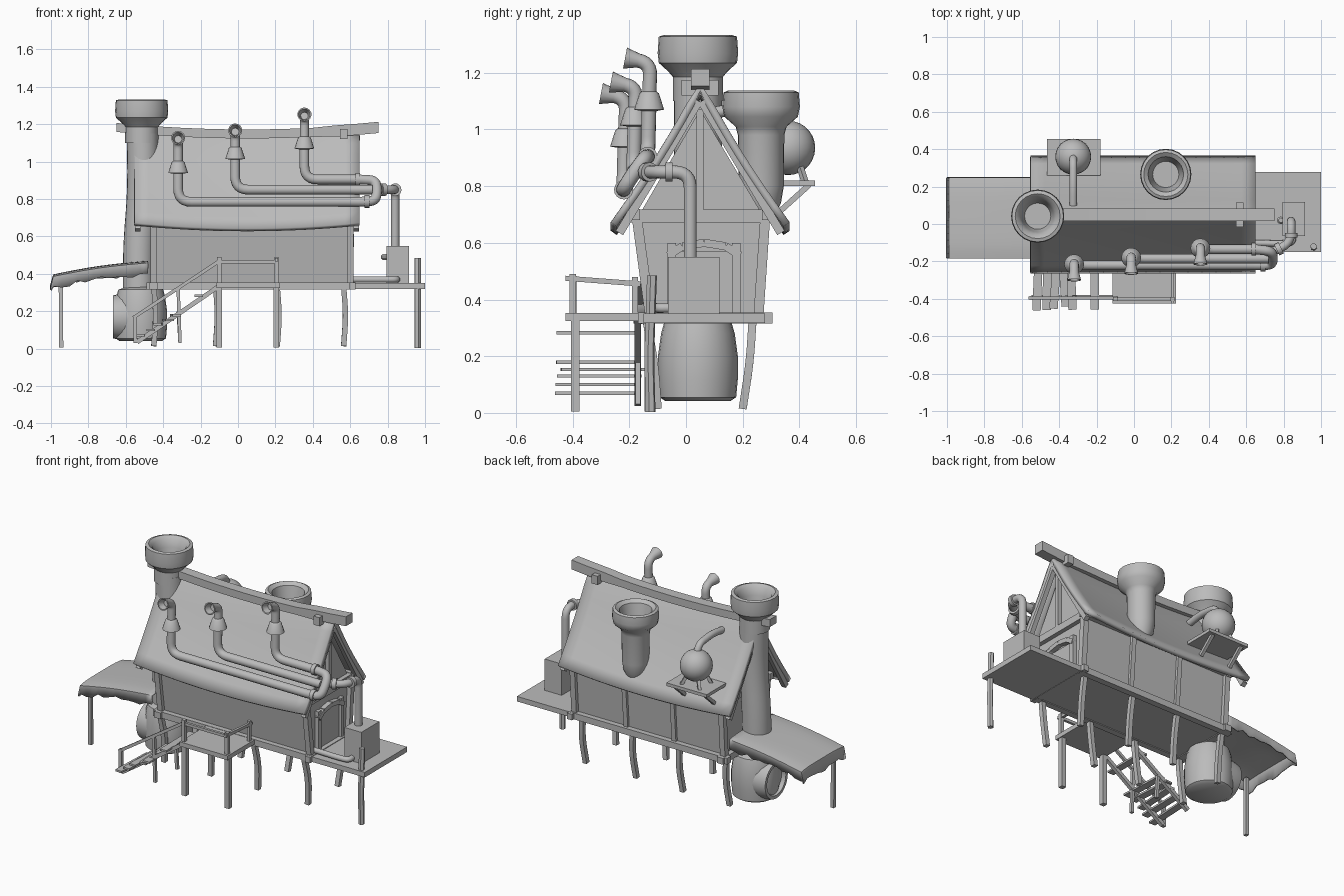
import bpy, bmesh, math, random
from mathutils import Vector, Matrix

if "Cube" in bpy.data.objects:
    bpy.data.objects.remove(bpy.data.objects["Cube"])
random.seed(4)

mat = bpy.data.materials.new("plain_grey")
mat.diffuse_color = (0.5, 0.5, 0.5, 1)
mat.use_nodes = True
mat.node_tree.nodes["Principled BSDF"].inputs["Base Color"].default_value = mat.diffuse_color
RY = 0.05  # ridge position in y


def finish(name, bm, smooth=True, thick=0):
    bmesh.ops.recalc_face_normals(bm, faces=bm.faces)
    for f in bm.faces:
        f.smooth = smooth
    for e in bm.edges:
        if len(e.link_faces) == 2 and e.calc_face_angle(0) > math.radians(40):
            e.smooth = False
    me = bpy.data.meshes.new(name)
    bm.to_mesh(me)
    bm.free()
    me.materials.append(mat)
    ob = bpy.data.objects.new(name, me)
    bpy.context.collection.objects.link(ob)
    if thick:
        m = ob.modifiers.new("thickness", 'SOLIDIFY')
        m.thickness, m.offset = thick, 0
    return ob


def box(name, lo, hi):
    lo, hi = Vector(lo), Vector(hi)
    bm = bmesh.new()
    bmesh.ops.create_cube(bm, size=1, matrix=Matrix.Translation((lo + hi) / 2) @ Matrix.Diagonal((*(hi - lo), 1)))
    return finish(name, bm, False)


def beam(name, p, q, w=0.03, h=0.03):
    p, q = Vector(p), Vector(q)
    d = q - p
    bm = bmesh.new()
    bmesh.ops.create_cube(bm, size=1, matrix=Matrix.Translation((p + q) / 2)
                          @ d.to_track_quat('X', 'Z').to_matrix().to_4x4()
                          @ Matrix.Diagonal((d.length, w, h, 1)))
    return finish(name, bm, False)


def skin(name, rings, thick=0, closed=True, cap=True, smooth=True):
    bm = bmesh.new()
    vs = [[bm.verts.new(p) for p in r] for r in rings]
    n = len(rings[0])
    for a, b in zip(vs, vs[1:]):
        for i in range(n if closed else n - 1):
            j = (i + 1) % n
            bm.faces.new((a[i], a[j], b[j], b[i]))
    if cap:
        bm.faces.new(vs[0])
        bm.faces.new(vs[-1])
    return finish(name, bm, smooth, thick)


def lathe(name, at, prof, n=24, m=Matrix()):
    return skin(name, [[Vector(at) + m @ Vector((r * math.cos(2 * math.pi * i / n), r * math.sin(2 * math.pi * i / n), z))
                        for i in range(n)] for r, z in prof])


def rounded(pts, r, k=6):
    pts = [Vector(p) for p in pts]
    out = [pts[0]]
    for a, b, c in zip(pts, pts[1:], pts[2:]):
        s = min(r, (a - b).length * .49, (c - b).length * .49)
        p, q = b + (a - b).normalized() * s, b + (c - b).normalized() * s
        for i in range(k + 1):
            t = i / k
            out.append(p * (1 - t) ** 2 + b * 2 * t * (1 - t) + q * t * t)
    return out + [pts[-1]]


def tube(name, pts, r, bend=0.05, flare=None, n=14):
    path = rounded(pts, bend)
    side, rings = None, []
    for i, p in enumerate(path):
        t = (path[min(i + 1, len(path) - 1)] - path[max(i - 1, 0)]).normalized()
        side = t.orthogonal().normalized() if side is None else (side - t * side.dot(t)).normalized()
        up = t.cross(side)
        last = i == len(path) - 1
        for rr, off in ([(flare, 0), (flare * .82, 0), (r * .8, -.04)] if last and flare else [(r, 0)]):
            rings.append([p + t * off + (side * math.cos(a) + up * math.sin(a)) * rr
                          for a in (2 * math.pi * k / n for k in range(n))])
    return skin(name, rings)


# house body: tapered walls with gables
prof = [(-.12, .34), (-.17, .69), (RY, 1.07), (.275, .69), (.25, .34)]
skin("house_walls", [[(x, y, z) for y, z in prof] for x in (-.44, .59)], smooth=False)

# sagging roof and ridge beam
def sag(x):
    return 0.03 * ((x - .05) / .6) ** 2
rings = []
for i in range(17):
    x = -.555 + 1.205 * i / 16
    row = []
    for j in range(-8, 9):
        t = abs(j) / 8
        d = .305 * t - .012 * math.sin(math.pi * t)
        row.append((x, RY + math.copysign(d, j), 1.12 - .485 * t + sag(x)))
    rings.append(row)
skin("roof", rings, .026, closed=False, cap=False)
rings = []
for i in range(13):
    x = -.65 + 1.4 * i / 12
    z = 1.148 + sag(x) * .85
    h = .024 if x < .5 else .03
    rings.append([(x, RY - .033, z - h), (x, RY + .033, z - h), (x, RY + .033, z + h), (x, RY - .033, z + h)])
skin("ridge_beam", rings)
for x in (-.5, .565):
    box("ridge_peg", (x - .02, -.015, 1.12), (x + .02, .115, 1.175))

# timber framing on gables and walls
for x, xo in ((.6, .632), (-.45, -.535)):
    for s in (-1, 1):
        beam("gable_rafter", (xo, RY + s * .285, .635), (xo, RY + s * .005, 1.1), .03, .03)
        yb, yt = (-.125, -.175) if s < 0 else (.255, .28)
        beam("corner_post", (x, yb, .33), (x, yt, .7), .035, .035)
    beam("gable_tie", (x, -.2, .695), (x, .3, .695), .035, .045)
    beam("king_post", (x, RY, .7), (x, RY, 1.07), .025, .03)
for s, yt, yb in ((-1, -.18, -.135), (1, .285, .265)):
    beam("wall_plate", (-.48, yt, .7), (.63, yt, .7), .035, .04)
    beam("sill_beam", (-.49, yb, .335), (.62, yb, .335), .04, .04)
for x in (-.1, .24):
    beam("back_wall_post", (x, .255, .34), (x, .283, .7), .03, .02)
beam("end_sill", (-.45, -.17, .335), (-.45, .3, .335), .045, .04)

# arched door
for y in (-.05, .178):
    beam("door_post", (.6, y, .34), (.6, y, .6), .03, .03)
arch = [(.605, .064 + .135 * math.sin(a), .53 + .07 * math.cos(a)) for a in (-1.2, -.6, 0, .6, 1.2)]
for p, q in zip(arch, arch[1:]):
    beam("door_arch", p, q, .03, .028)
box("door_panel", (.585, -.04, .35), (.598, .17, .57))

# floor, side deck and legs
box("house_floor", (-.47, -.14, .32), (.62, .27, .345))
box("side_deck", (.58, -.15, .318), (1, .278, .35))
beam("deck_cross_beam", (.61, -.17, .335), (.61, .305, .335), .035, .038)
for x in (-.45, -.12, .21, .565):
    for yt, yb in ((-.14, -.1), (.235, .2)):
        tube("leg", [(x, yt, .33), (x + .012, (yt + yb) / 2 + .008, .18), (x, yb, .015)], .02, .1, n=4)
tube("deck_pole", [(.96, -.12, .485), (.96, -.13, .2), (.96, -.125, .003)], .018, n=6)

# front landing with legs and railing
box("landing", (-.115, -.425, .325), (.225, -.13, .353))
for x in (-.1, .205):
    beam("landing_leg", (x, -.39, .005), (x, -.39, .33), .03, .03)
    beam("rail_post", (x, -.4, .33), (x, -.4, .49), .022, .022)
beam("front_rail", (-.11, -.4, .465), (.215, -.4, .465), .016, .018)
beam("side_rail", (.205, -.425, .475), (.205, -.16, .455), .016, .018)
beam("side_rail_post", (.205, -.18, .33), (.205, -.18, .48), .02, .02)

# broken stairs
for y in (-.39, -.17):
    beam("stair_stringer", (-.54, y, .035), (-.1, y, .335), .022, .024)
    beam("stair_leg", (-.31, y, .03), (-.32, y, .32 if y < -.3 else .2), .018, .018)
for x, z in ((-.515, .07), (-.465, .1), (-.42, .13), (-.375, .153), (-.335, .178), (-.21, .283)):
    a, b = random.uniform(-.012, .012), random.uniform(-.015, .015)
    beam("stair_tread", (x + a, -.45 + b, z), (x - a, -.155 + b, z), .045, .012)
beam("stair_rail", (-.56, -.395, .165), (-.09, -.395, .475), .016, .018)
beam("stair_rail_post", (-.55, -.395, .03), (-.55, -.395, .18), .02, .02)

# ragged cloth awning
cols = [(-1, True)] + [(-.985 + .505 * i / 12, False) for i in range(13)]
rings = []
for x, end in cols:
    u = (x + 1) / .52
    top = .39 + .075 * u + .01 * math.sin(u * math.pi)
    row = []
    for j in range(15):
        v = j / 14
        skirt = j in (0, 14)
        y = -.18 + .425 * min(max((j - 1) / 12, 0), 1)
        z = top - .018 * abs(2 * v - 1) ** 4
        if skirt or end:
            z = top - .062 + random.uniform(-.018, .012)
        row.append((x, y, z))
    rings.append(row)
skin("awning", rings, .01, closed=False, cap=False)
beam("awning_post", (-.945, -.135, .005), (-.948, -.135, .38), .022, .022)

# main chimney with furnace pot
lathe("chimney_pot", (-.515, .042, 0), [(.088, 1.1), (.088, 1.185), (.105, 1.205), (.138, 1.235), (.142, 1.27),
      (.138, 1.328), (.12, 1.333), (.098, 1.315), (.085, 1.27), (.07, 1.2)])
tube("chimney_shaft", [(-.53, .042, .28), (-.53, .042, .55), (-.505, .042, .85), (-.51, .042, 1.15)], .085, .2, n=24)
lathe("furnace", (-.52, .042, 0), [(.115, .042), (.135, .055), (.141, .12), (.141, .2), (.13, .28), (.12, .315), (.08, .33)])
lathe("furnace_mouth", (-.52, .042, .17), [(.125, .02), (.125, .1), (.115, .148), (.095, .148), (.085, .125)],
      m=Matrix.Rotation(-math.pi / 2, 3, 'Y'))

# rear chimney
lathe("rear_chimney", (.17, .265, 0), [(.05, .7), (.07, .74), (.08, .8), (.082, .98), (.09, 1.01), (.13, 1.045),
      (.137, 1.08), (.133, 1.13), (.118, 1.137), (.095, 1.12), (.08, 1.05), (.07, 1)])

# round tank on its bracket shelf
bm = bmesh.new()
bmesh.ops.create_uvsphere(bm, u_segments=24, v_segments=14, radius=.096, matrix=Matrix.Translation((-.325, .36, .935)))
finish("round_tank", bm)
box("tank_shelf", (-.465, .26, .8), (-.18, .455, .82))
for x in (-.43, -.22):
    beam("shelf_brace", (x, .33, .71), (x, .435, .805), .02, .02)
for sx in (-1, 1):
    for sy in (-1, 1):
        beam("tank_foot", (-.325 + sx * .065, .36 + sy * .06, .815), (-.325 + sx * .04, .36 + sy * .04, .875), .018, .018)
tube("tank_pipe", [(-.325, .36, 1), (-.325, .33, 1.06), (-.325, .2, 1.075), (-.325, .1, 1.06)], .021)

# three roof vents: riser, cone collar and horn, joined by running pipes
for vx, y, zrun, zcone, zmouth, xe in ((-.32, -.215, .785, .94, 1.115, .68), (-.015, -.18, .85, 1.015, 1.155, .72),
                                       (.355, -.13, .905, 1.07, 1.24, .66)):
    yr = y - .005
    tube("vent_pipe", [(vx, y, zcone + .02), (vx, yr, zrun), (xe, yr, zrun)], .026, .07)
    lathe("vent_cone", (vx, y, zcone), [(.03, -.004), (.053, 0), (.034, .058), (.026, .064)], n=16)
    tube("vent_horn", [(vx, y, zcone + .05), (vx, y + .005, zmouth - .005), (vx, y - .085, zmouth + .012)], .025, .045, .038)
tube("manifold_bend", [(.64, -.135, .905), (.735, -.145, .9), (.745, -.185, .845), (.735, -.22, .79), (.64, -.22, .785)], .026, .05)
tube("feed_pipe", [(.84, .015, .54), (.84, .015, .85), (.84, -.1, .85), (.7, -.17, .85)], .023, .06)

def collar(p, d, r=.034):
    p, d = Vector(p), Vector(d).normalized() * .013
    tube("pipe_collar", [p - d, p + d], r)
collar((.64, -.135, .905), (1, 0, 0))
collar((.69, -.22, .787), (1, 0, 0))
collar((.775, -.133, .85), (2, 1, 0))
collar((.84, -.06, .85), (0, 1, 0))

# boiler box on the side deck
box("boiler_box", (.795, -.063, .35), (.915, .118, .55))
lathe("boiler_knob", (.785, .02, .49), [(.012, -.015), (.02, -.006), (.02, .006), (.012, .015)], n=12)
tube("deck_pipe", [(.585, -.1, .37), (.78, -.105, .37), (.85, -.1, .37), (.85, -.05, .37)], .017)
